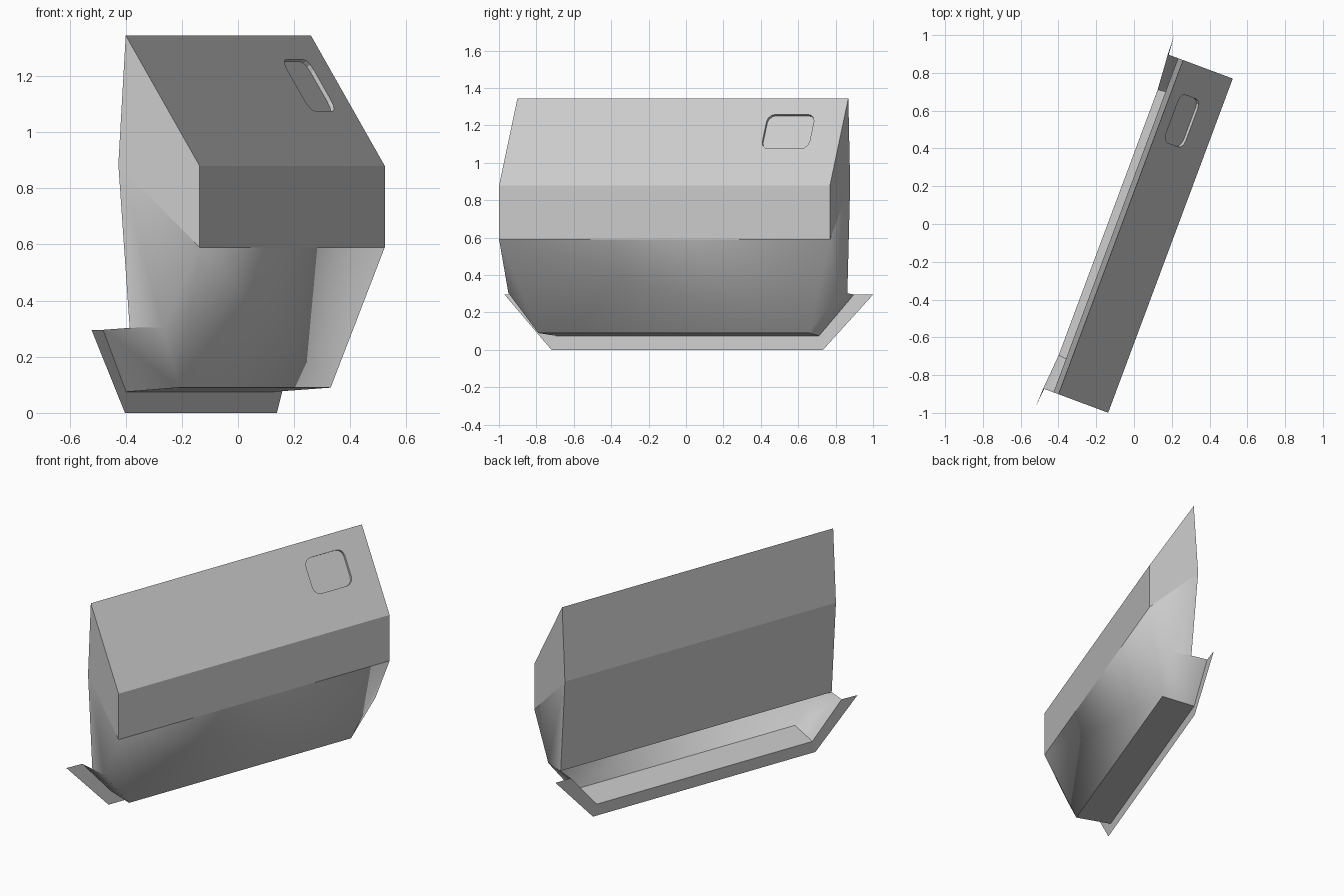
import bpy, bmesh, math
from mathutils import Matrix, Vector

if "Cube" in bpy.data.objects:
    bpy.data.objects.remove(bpy.data.objects["Cube"])

TURN = Matrix.Rotation(math.radians(-20.45), 4, 'Z')   # the whole part stands turned
MID = -0.04                                            # middle of its length

# Profile points: half length, depth, height (each is mirrored to both ends)
P = {
    'top':        (0.944, -0.060, 1.345),
    'back_mid':   (0.944, -0.088, 0.885),
    'back_low':   (0.944, -0.045, 0.303),
    'front_mid':  (0.944,  0.221, 0.880),
    'front_low':  (0.944,  0.221, 0.590),
    'shoulder':   (0.944,  0.080, 0.305),
    'floor_front': (0.773, 0.079, 0.090),
    'floor_back': (0.750, -0.131, 0.075),
    'rim_top':    (0.944, -0.146, 0.296),
    'flange_top': (1.052, -0.150, 0.296),
    'flange_low': (0.775, -0.126, 0.000),
}


def pairs(bm, names):
    return {n: [bm.verts.new((P[n][1], MID + s * P[n][0], P[n][2])) for s in (-1, 1)]
            for n in names}


def span(bm, v, a, b, smooth=False):
    f = bm.faces.new((v[a][0], v[a][1], v[b][1], v[b][0]))
    f.smooth = smooth


def ends(bm, v, names, smooth=False):
    for k in (0, 1):
        f = bm.faces.new([v[n][k] for n in names])
        f.smooth = smooth


def finish(bm, name):
    bmesh.ops.recalc_face_normals(bm, faces=bm.faces)
    bm.transform(TURN)
    me = bpy.data.meshes.new(name)
    bm.to_mesh(me)
    bm.free()
    ob = bpy.data.objects.new(name, me)
    bpy.context.collection.objects.link(ob)
    return ob


# Hollow housing
bm = bmesh.new()
v = pairs(bm, [n for n in P if not n.startswith('flange')])
span(bm, v, 'top', 'back_mid')
span(bm, v, 'back_mid', 'back_low')
span(bm, v, 'front_mid', 'front_low')
span(bm, v, 'front_low', 'floor_front', True)
span(bm, v, 'floor_front', 'floor_back')
ends(bm, v, ('top', 'back_mid', 'front_low', 'front_mid'))
ends(bm, v, ('back_mid', 'back_low', 'shoulder', 'front_low'), True)
ends(bm, v, ('front_low', 'shoulder', 'floor_front'), True)
ends(bm, v, ('back_low', 'shoulder', 'floor_front', 'floor_back', 'rim_top'), True)
for k in (0, 1):
    bm.edges.get((v['back_low'][k], v['shoulder'][k])).smooth = False

# Sloped face with a shallow rounded recess
a = Vector((P['top'][1], 0, P['top'][2]))
slope = Vector((P['front_mid'][1], 0, P['front_mid'][2])) - a
length = slope.length
slope.normalize()
inward = Vector((slope.z, 0, -slope.x)) * 0.015
u0, u1, t0, t1, r = 0.465, 0.735, 0.10, 0.315, 0.045
ring = []
for cu, ct, start in ((u1 - r, t1 - r, 0), (u0 + r, t1 - r, 90),
                      (u0 + r, t0 + r, 180), (u1 - r, t0 + r, 270)):
    for i in range(4):
        g = math.radians(start + 30 * i)
        p = a + slope * (ct + r * math.sin(g))
        ring.append(Vector((p.x, cu + r * math.cos(g), p.z)))
rim = [bm.verts.new(p) for p in ring]
base = [bm.verts.new(p + inward) for p in ring]
loop = []
for i in range(len(rim)):
    j = (i + 1) % len(rim)
    loop.append(bm.edges.new((rim[i], rim[j])))
    bm.faces.new((rim[i], rim[j], base[j], base[i]))
bm.faces.new(base)
outer = [v['top'][0], v['top'][1], v['front_mid'][1], v['front_mid'][0]]
for i in range(4):
    pr = (outer[i], outer[(i + 1) % 4])
    loop.append(bm.edges.get(pr) or bm.edges.new(pr))
bmesh.ops.triangle_fill(bm, edges=loop, use_beauty=True,
                        normal=Vector((-slope.z, 0, slope.x)))
# Drop any filling that closed over the recess opening
rs = set(rim)
bmesh.ops.delete(bm, geom=[f for f in bm.faces if len(f.verts) == 3 and set(f.verts) <= rs],
                 context='FACES_ONLY')
finish(bm, 'hollow_housing')

# Flat flange around the rear opening
bm = bmesh.new()
v = pairs(bm, ('rim_top', 'floor_back', 'flange_top', 'flange_low'))
span(bm, v, 'floor_back', 'flange_low')
ends(bm, v, ('rim_top', 'floor_back', 'flange_low', 'flange_top'))
finish(bm, 'mounting_flange')
